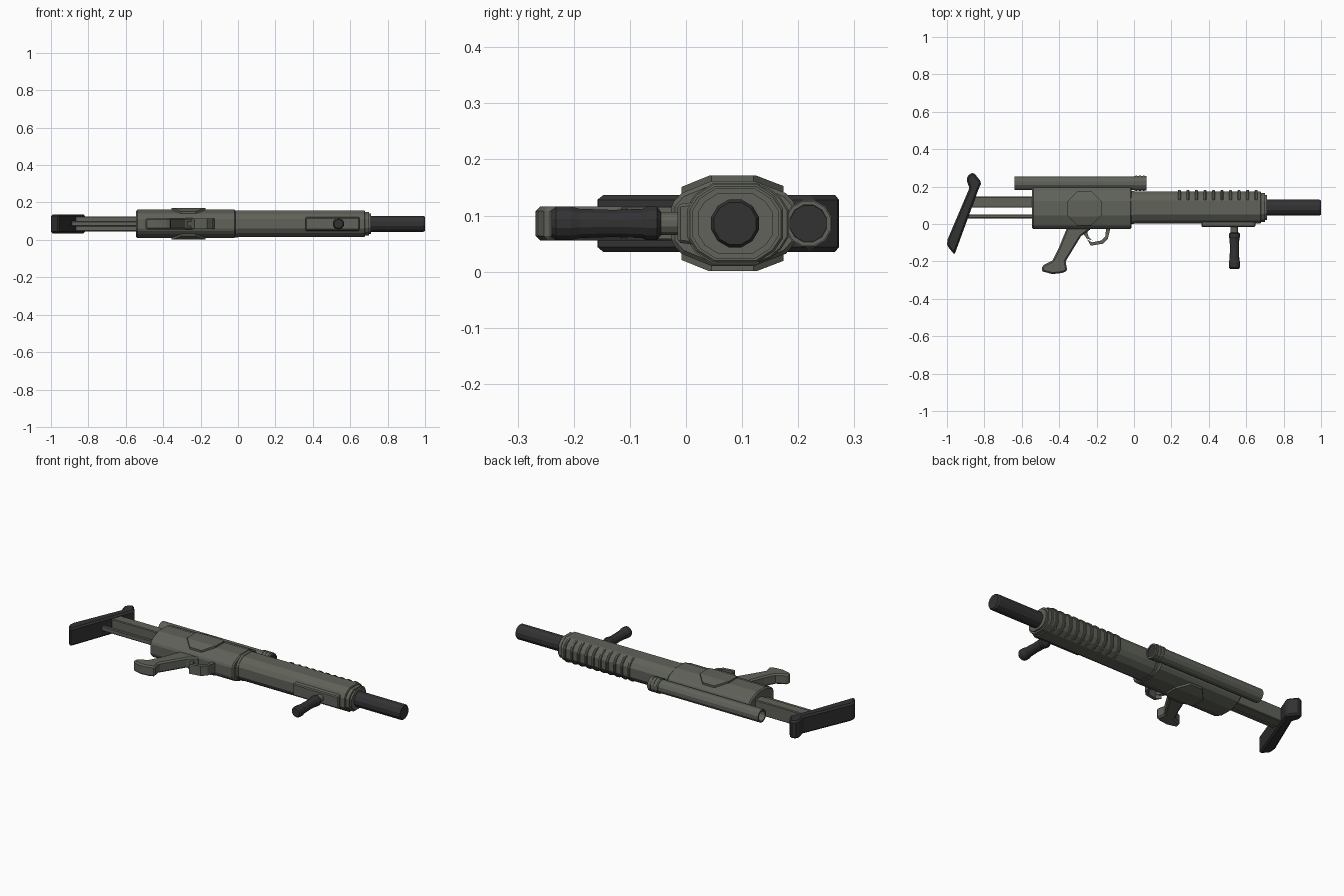
import bpy, bmesh, math
from mathutils import Vector

if "Cube" in bpy.data.objects:
    bpy.data.objects.remove(bpy.data.objects["Cube"])

ZC = 0.086  # symmetry plane height


def material(name, rgb):
    m = bpy.data.materials.new(name)
    m.diffuse_color = (*rgb, 1)
    m.use_nodes = True
    m.node_tree.nodes["Principled BSDF"].inputs["Base Color"].default_value = m.diffuse_color
    return m


GREEN = material("olive grey", (0.115, 0.122, 0.100))
DARK = material("charcoal", (0.032, 0.032, 0.034))


def finish(bm, name, mat, bevel=0):
    bmesh.ops.recalc_face_normals(bm, faces=bm.faces)
    me = bpy.data.meshes.new(name)
    bm.to_mesh(me)
    bm.free()
    me.materials.append(mat)
    ob = bpy.data.objects.new(name, me)
    bpy.context.collection.objects.link(ob)
    if bevel:
        mod = ob.modifiers.new("bevel", 'BEVEL')
        mod.width, mod.segments = bevel, 1
        mod.limit_method, mod.angle_limit = 'ANGLE', math.radians(40)
    return ob


def prism(name, pts, axis, a, b, mat, bevel=0):
    """Extrude a profile: axis x takes (y, z offset) points, axis z takes (x, y)."""
    def place(p, t):
        return (t, p[0], ZC + p[1]) if axis == 'x' else (p[0], p[1], ZC + t)
    bm = bmesh.new()
    lo = [bm.verts.new(place(p, a)) for p in pts]
    hi = [bm.verts.new(place(p, b)) for p in pts]
    bm.faces.new(lo)
    bm.faces.new(hi)
    n = len(pts)
    for i in range(n):
        j = (i + 1) % n
        bm.faces.new((lo[i], lo[j], hi[j], hi[i]))
    return finish(bm, name, mat, bevel)


def lathe(name, rings, centre, axis, mat, sides=12):
    """Turn (position, radius) rings around the x or y axis, capping both ends."""
    bm = bmesh.new()
    loops = []
    for t, r in rings:
        loop = []
        for i in range(sides):
            w = 2 * math.pi * (i + 0.5) / sides
            u, v = r * math.cos(w), r * math.sin(w)
            co = (t, centre + u, ZC + v) if axis == 'x' else (centre + u, t, ZC + v)
            loop.append(bm.verts.new(co))
        loops.append(loop)
    for p, q in zip(loops, loops[1:]):
        for i in range(sides):
            j = (i + 1) % sides
            bm.faces.new((p[i], p[j], q[j], q[i]))
    bm.faces.new(loops[0])
    bm.faces.new(loops[-1])
    return finish(bm, name, mat)


def mirrored(half):
    """Complete a half profile of (y, z offset) points across the symmetry plane."""
    return half + [(y, -z) for y, z in reversed(half)]


def scaled(half, s, cy=0.088):
    return [(cy + (y - cy) * s, z * s) for y, z in half]


# Receiver
body = [(-0.027, 0.033), (-0.008, 0.054), (0.045, 0.0755),
        (0.122, 0.0755), (0.178, 0.054), (0.197, 0.033)]
prism("receiver", mirrored(body), 'x', -0.545, -0.013, GREEN, 0.007)

# Raised octagonal side pads that follow the receiver's curve
grown = [(y + (-0.004 if y < 0.08 else 0.004), z + 0.0095) for y, z in body]
pad = prism("side_pads", mirrored(grown), 'x', -0.40, -0.13, GREEN)
R = 0.091 / math.cos(math.pi / 8)
octagon = [(-0.265 + R * math.cos(math.pi * (i + .5) / 4),
            0.083 + R * math.sin(math.pi * (i + .5) / 4)) for i in range(8)]
cutter = prism("pad_cutter", octagon, 'z', -0.2, 0.2, GREEN)
cutter.hide_render = True
mod = pad.modifiers.new("cut", 'BOOLEAN')
mod.operation, mod.object, mod.solver = 'INTERSECT', cutter, 'EXACT'
bpy.context.view_layer.objects.active = pad
bpy.ops.object.modifier_apply(modifier=mod.name)
bpy.data.objects.remove(cutter)

# Handguard with its stepped front cap
guard = [(0.003, 0.026), (0.018, 0.050), (0.050, 0.070),
         (0.126, 0.070), (0.157, 0.050), (0.173, 0.026)]
prism("handguard", mirrored(guard), 'x', -0.03, 0.68, GREEN, 0.004)
prism("handguard_collar", mirrored(scaled(guard, 1.03)), 'x', -0.02, 0.0, GREEN)
prism("front_cap", mirrored(scaled(guard, 0.90)), 'x', 0.67, 0.70, GREEN)
prism("front_cap_ring", mirrored(scaled(guard, 0.78)), 'x', 0.69, 0.71, GREEN)

# Cooling ribs over the upper half of the handguard
rib = [(0.128, 0.071), (0.150, 0.062), (0.169, 0.046), (0.183, 0.024)]
for i in range(10):
    x = 0.243 + i * 0.0455
    prism(f"rib_{i + 1}", mirrored(rib), 'x', x - 0.007, x + 0.007, GREEN, 0.003)

# Barrel
lathe("barrel", [(0.68, 0.044), (0.992, 0.044), (1.0, 0.039)], 0.0875, 'x', DARK)

# Scope tube, hollow at the back, with a banded front and dark lenses
lathe("scope_tube", [(-0.60, 0.027), (-0.638, 0.029), (-0.638, 0.038), (0.0, 0.038),
                     (0.0, 0.041), (0.067, 0.041), (0.067, 0.034), (0.055, 0.033)],
      0.218, 'x', GREEN)
lathe("scope_front_lens", [(0.05, 0.0335), (0.064, 0.0335)], 0.218, 'x', DARK)
for i in range(3):
    x = 0.012 + i * 0.02
    lathe(f"scope_band_{i + 1}", [(x - 0.005, 0.043), (x + 0.005, 0.043)], 0.218, 'x', GREEN)

# Under rail and vertical foregrip
prism("under_rail", mirrored([(-0.015, 0.034), (0.03, 0.040)]), 'x', 0.36, 0.65, GREEN, 0.005)
lathe("foregrip_neck", [(0.0, 0.021), (-0.055, 0.021)], 0.537, 'y', GREEN)
lathe("foregrip", [(-0.045, 0.022), (-0.052, 0.031), (-0.07, 0.031), (-0.078, 0.027),
                   (-0.13, 0.025), (-0.19, 0.027), (-0.205, 0.031), (-0.232, 0.031),
                   (-0.24, 0.024)], 0.537, 'y', DARK)

# Pistol grip
grip = [(-0.350, 0.0), (-0.225, 0.0), (-0.235, -0.03), (-0.283, -0.065), (-0.366, -0.20),
        (-0.356, -0.25), (-0.385, -0.262), (-0.436, -0.268), (-0.495, -0.252),
        (-0.489, -0.222), (-0.436, -0.195), (-0.405, -0.135)]
prism("pistol_grip", grip, 'z', -0.030, 0.030, GREEN, 0.008)

# Trigger and open trigger guard
trigger = [(-0.275, -0.02), (-0.235, -0.02), (-0.250, -0.045), (-0.243, -0.068),
           (-0.222, -0.088), (-0.252, -0.078), (-0.270, -0.055)]
prism("trigger", trigger, 'z', -0.012, 0.012, GREEN)
hook = [(-0.150, -0.02), (-0.125, -0.02), (-0.140, -0.08), (-0.165, -0.105),
        (-0.232, -0.116), (-0.250, -0.082), (-0.225, -0.098), (-0.175, -0.088),
        (-0.152, -0.066)]
prism("trigger_guard", hook, 'z', -0.028, 0.028, GREEN)

# Stock bar and rod
prism("stock_bar", mirrored([(0.088, 0.040), (0.147, 0.040)]), 'x', -0.90, -0.53, GREEN, 0.004)
prism("stock_rod", mirrored([(0.030, 0.014), (0.051, 0.014)]), 'x', -0.91, -0.53, GREEN, 0.004)

# Slanted butt plate
plate = [(-0.896, 0.238), (-0.885, 0.262), (-0.858, 0.277), (-0.815, 0.222), (-0.832, 0.184),
         (-0.96, -0.165), (-1.0, -0.115), (-0.997, -0.083), (-0.880, 0.192)]
prism("butt_plate", plate, 'z', -0.051, 0.051, DARK, 0.009)
